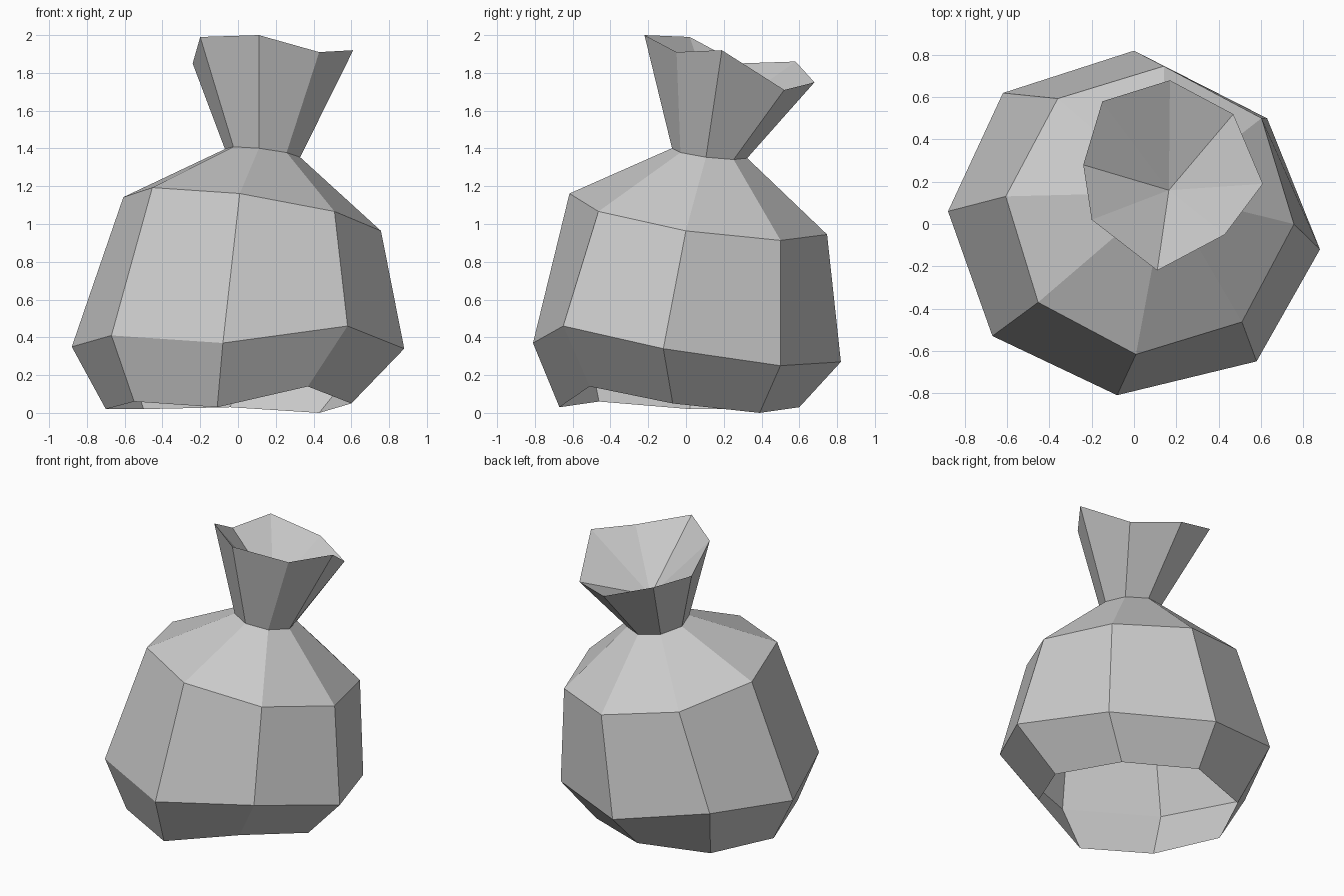
import bpy
import bmesh
from math import cos, sin, radians
from mathutils import Vector

default_cube = bpy.data.objects.get("Cube")
if default_cube:
    bpy.data.objects.remove(default_cube)

SIDES = 8
START_ANGLE = radians(174.5)


def flat_material(name, colour):
    material = bpy.data.materials.new(name)
    material.use_nodes = True
    material.diffuse_color = colour
    shader = material.node_tree.nodes["Principled BSDF"]
    shader.inputs["Base Color"].default_value = colour
    shader.inputs["Roughness"].default_value = 0.8
    return material


def tilted_ring(centre, radius, slope):
    """Regular ring of points lying on a sloping plane."""
    points = []
    for i in range(SIDES):
        angle = START_ANGLE + radians(360) * i / SIDES
        x, y = radius * cos(angle), radius * sin(angle)
        points.append(Vector(centre) + Vector((x, y, slope * (x + y))))
    return points


def add_ring(bm, points):
    return [bm.verts.new(point) for point in points]


def bridge(bm, lower, upper):
    """Band of quads between two rings that run counterclockwise."""
    for i in range(SIDES):
        j = (i + 1) % SIDES
        bm.faces.new((lower[i], lower[j], upper[j], upper[i]))


# Crumpled rings, each starting at the -x side and running past the front
hem = [(-.7, .02, .02), (-.55, -.46, .06), (-.11, -.67, .03), (.37, -.51, .14),
       (.6, -.07, .05), (.43, .39, 0), (-.04, .6, .03), (-.5, .44, .02)]
belly = [(-.88, .06, .35), (-.67, -.53, .41), (-.08, -.81, .37), (.58, -.65, .46),
         (.88, -.12, .34), (.63, .5, .25), (0, .82, .27), (-.62, .62, .4)]
rim = [(-.24, .28, 1.85), (-.2, .02, 1.99), (.11, -.22, 2), (.43, -.05, 1.91),
       (.61, .19, 1.92), (.47, .52, 1.71), (.17, .68, 1.75), (-.15, .58, 1.86)]

# Even rings at the shoulder and the tied neck
shoulder = tilted_ring((.075, .065, 1.053), .685, -.145)
neck = tilted_ring((.13, .125, 1.375), .2, -.12)

# Sack skin, open underneath, from the hem up to the flared mouth
bm = bmesh.new()
rings = [add_ring(bm, points) for points in (hem, belly, shoulder, neck, rim)]
for lower, upper in zip(rings, rings[1:]):
    bridge(bm, lower, upper)

# Funnel inside the mouth, gathered to a point
mouth = rings[-1]
gather = bm.verts.new((.165, .16, 1.56))
for i in range(SIDES):
    bm.faces.new((mouth[i], mouth[(i + 1) % SIDES], gather))

mesh = bpy.data.meshes.new("sack")
bm.to_mesh(mesh)
bm.free()
mesh.materials.append(flat_material("grey_cloth", (.6, .6, .6, 1)))

sack = bpy.data.objects.new("sack", mesh)
bpy.context.collection.objects.link(sack)
